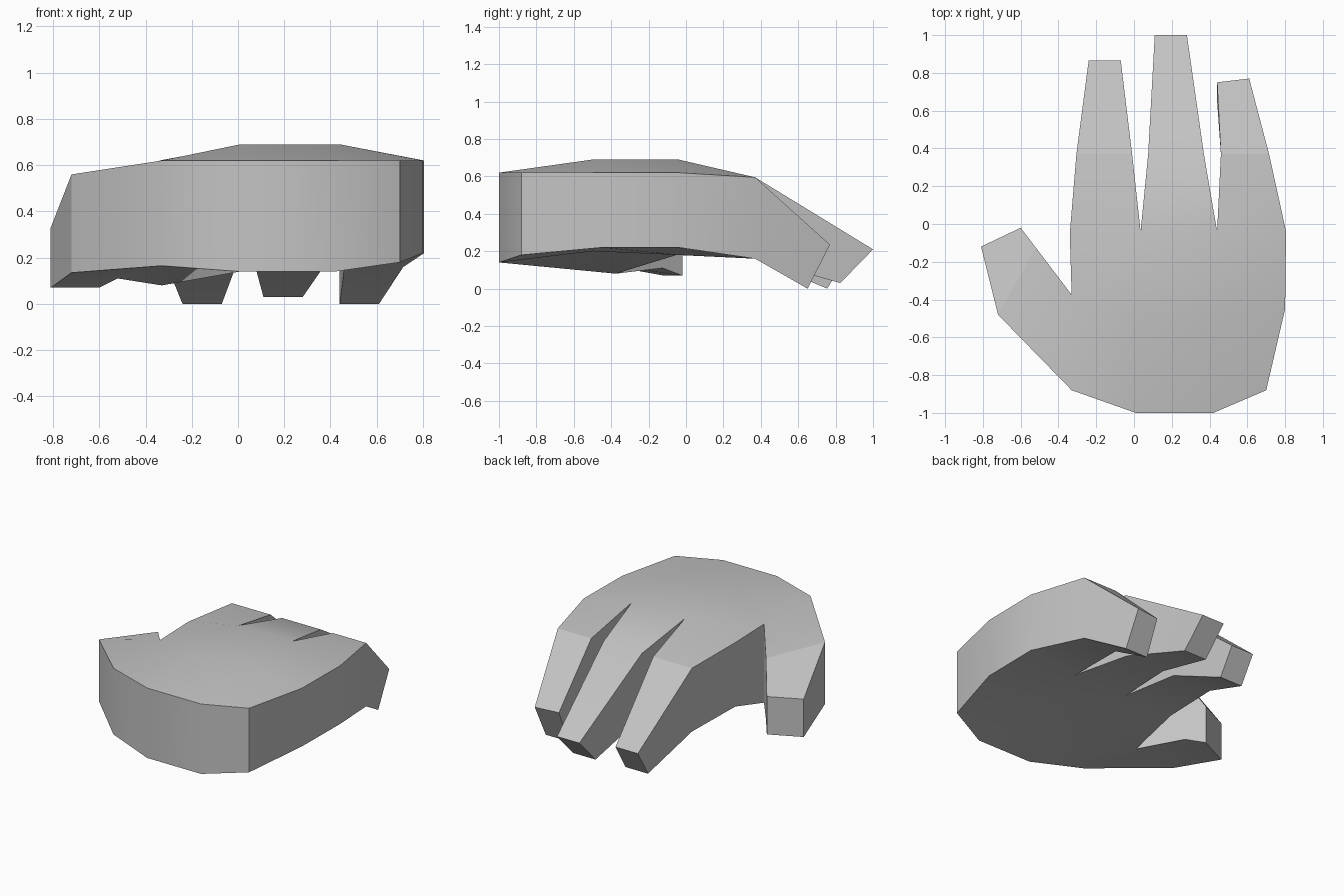
import bpy
import bmesh
from collections import Counter

if "Cube" in bpy.data.objects:
    bpy.data.objects.remove(bpy.data.objects["Cube"])

skin = bpy.data.materials.new("plain_grey")
skin.use_nodes = True
grey = (0.55, 0.55, 0.55, 1)
skin.diffuse_color = grey
skin.node_tree.nodes["Principled BSDF"].inputs["Base Color"].default_value = grey

bm = bmesh.new()


def station(x, y, top, low, low_y=None):
    """A pair of points: one on the back of the hand, one on the palm side."""
    return (bm.verts.new((x, y, top)),
            bm.verts.new((x, y if low_y is None else low_y, low)))


# Palm: three rows from the wrist to the finger webs
wrist = [station(-.33, -.88, .62, .165), station(.01, -1, .62, .14),
         station(.42, -1, .62, .14), station(.7, -.88, .62, .18)]
middle = [station(-.33, -.375, .62, .08), station(.01, -.5, .69, .2),
          station(.44, -.5, .69, .2), station(.8, -.45, .62, .22)]
webs = [station(-.34, -.05, .62, .18), station(.035, -.04, .69, .18),
        station(.44, -.04, .69, .18), station(.805, -.04, .62, .22)]
cells = []
for near, far in ((wrist, middle), (middle, webs)):
    for i in range(3):
        cells.append((near[i], near[i + 1], far[i + 1], far[i]))


def digit(root, knuckle, tip):
    """Two bent segments growing out of an edge of the palm."""
    for a, b in ((root, knuckle), (knuckle, tip)):
        cells.append((a[0], a[1], b[1], b[0]))


# Three fingers: knuckle x pair, tip x pair, tip y pair, tip heights, low tip y
fingers = [
    ((-.305, -.01), (-.24, -.07), (.865, .865), (.18, 0), .755),
    ((.075, .37), (.11, .28), (1, 1), (.21, .03), .825),
    ((.46, .715), (.44, .61), (.75, .77), (.235, 0), .65),
]
for i, (kx, tx, ty, heights, low_y) in enumerate(fingers):
    knuckle = [station(x, .37, .595, .16) for x in kx]
    tip = [station(x, y, *heights, low_y) for x, y in zip(tx, ty)]
    digit(webs[i:i + 2], knuckle, tip)

# Thumb
digit((middle[0], wrist[0]),
      (station(-.52, -.125, .53, .11), station(-.72, -.48, .56, .135)),
      (station(-.6, -.02, .33, .07), station(-.81, -.12, .33, .07)))

# Back of the hand, palm side, and walls along every open edge
edges = [(c[i], c[(i + 1) % 4]) for c in cells for i in range(4)]
count = Counter(frozenset(e) for e in edges)
for c in cells:
    bm.faces.new([s[0] for s in c])
    bm.faces.new([s[1] for s in reversed(c)])
for a, b in edges:
    if count[frozenset((a, b))] == 1:
        bm.faces.new((a[0], a[1], b[1], b[0]))
bmesh.ops.recalc_face_normals(bm, faces=bm.faces)

mesh = bpy.data.meshes.new("hand")
bm.to_mesh(mesh)
bm.free()
mesh.materials.append(skin)
hand = bpy.data.objects.new("hand", mesh)
bpy.context.collection.objects.link(hand)
bpy.ops.object.select_all(action="DESELECT")
hand.select_set(True)
bpy.context.view_layer.objects.active = hand
bpy.ops.object.shade_smooth_by_angle(angle=0.52)
